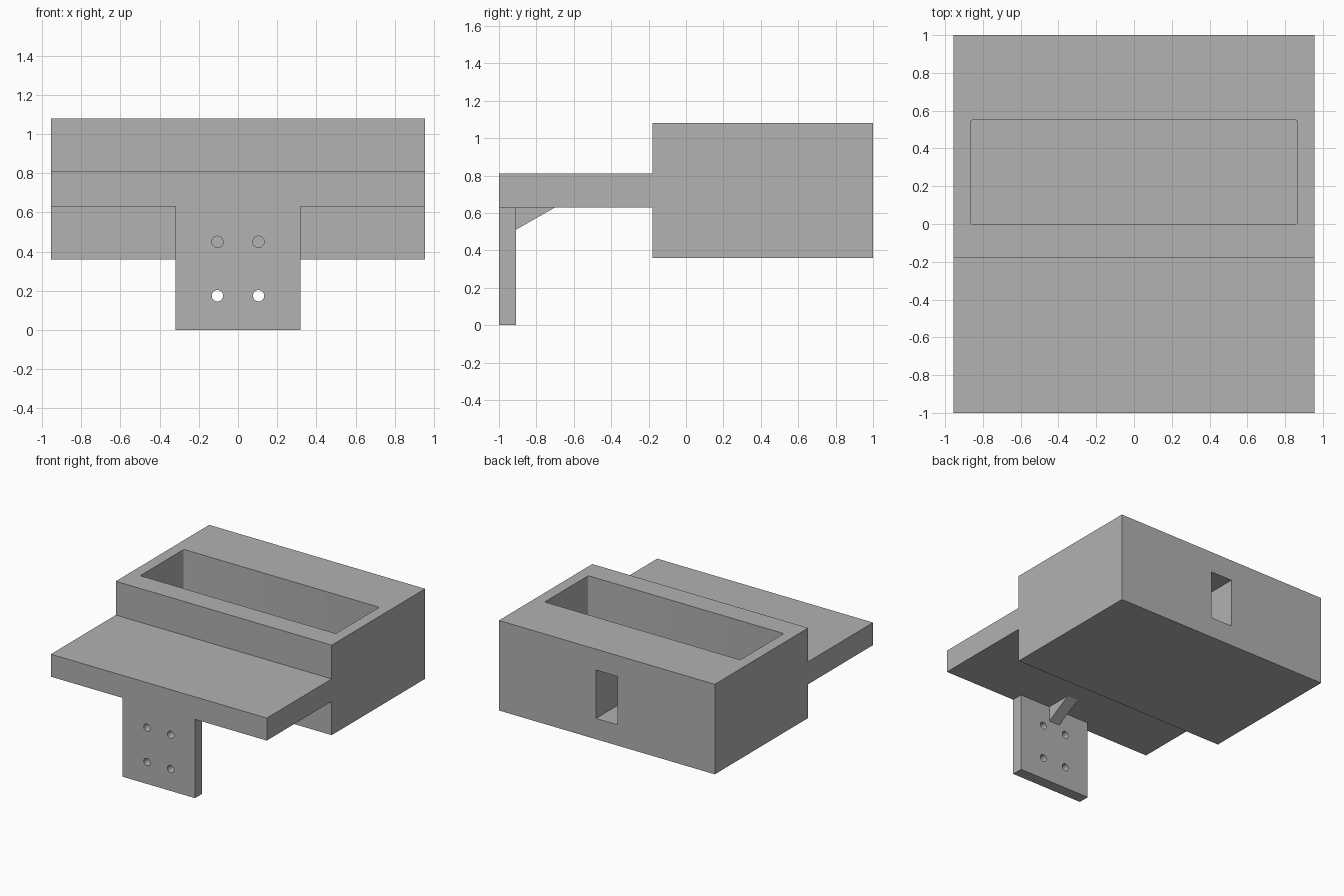
import bpy, bmesh, math
from mathutils import Matrix, Vector

default = bpy.data.objects.get("Cube")
if default:
    bpy.data.objects.remove(default, do_unlink=True)

grey = bpy.data.materials.new("plain grey")
grey.use_nodes = True
colour = (0.445, 0.445, 0.445, 1)
grey.diffuse_color = colour
grey.node_tree.nodes["Principled BSDF"].inputs["Base Color"].default_value = colour


def make_object(name, bm):
    bmesh.ops.recalc_face_normals(bm, faces=bm.faces[:])
    mesh = bpy.data.meshes.new(name)
    bm.to_mesh(mesh)
    bm.free()
    mesh.materials.append(grey)
    obj = bpy.data.objects.new(name, mesh)
    bpy.context.collection.objects.link(obj)
    return obj


def extrude_profile(name, half_width, profile):
    """Extrude a (y, z) outline symmetrically along x."""
    bm = bmesh.new()
    face = bm.faces.new([bm.verts.new((-half_width, y, z)) for y, z in profile])
    new = bmesh.ops.extrude_face_region(bm, geom=[face])["geom"]
    verts = [v for v in new if isinstance(v, bmesh.types.BMVert)]
    bmesh.ops.translate(bm, verts=verts, vec=(2 * half_width, 0, 0))
    return make_object(name, bm)


def box(name, half_width, y0, y1, z0, z1):
    return extrude_profile(name, half_width, [(y0, z0), (y1, z0), (y1, z1), (y0, z1)])


def round_upright_edges(obj, radius):
    bm = bmesh.new()
    bm.from_mesh(obj.data)
    upright = [e for e in bm.edges
               if abs((e.verts[0].co - e.verts[1].co).normalized().z) > 0.9]
    bmesh.ops.bevel(bm, geom=upright, offset=radius, segments=3,
                    profile=0.5, affect='EDGES')
    bm.to_mesh(obj.data)
    bm.free()


def cut(target, cutter):
    """Subtract the cutter from the target and discard the cutter."""
    cutter.hide_render = True
    mod = target.modifiers.new("cut", 'BOOLEAN')
    mod.operation = 'DIFFERENCE'
    mod.solver = 'EXACT'
    mod.object = cutter
    bpy.context.view_layer.objects.active = target
    bpy.ops.object.modifier_apply(modifier=mod.name)
    bpy.data.objects.remove(cutter, do_unlink=True)


# Housing block and front shelf as one stepped side profile
body = extrude_profile("housing_and_shelf", 0.955, [
    (-1, 0.63), (-0.18, 0.63), (-0.18, 0.36), (1, 0.36),
    (1, 1.08), (-0.18, 1.08), (-0.18, 0.81), (-1, 0.81)])

# Open pocket in the top
pocket = box("pocket_cutter", 0.865, 0, 0.55, 0.45, 1.2)
round_upright_edges(pocket, 0.01)
cut(body, pocket)

# Deep slot in the back
cut(body, box("slot_cutter", 0.096, 0.64, 1.1, 0.526, 0.913))

# Mounting tab with four screw holes
tab = box("mounting_tab", 0.32, -1, -0.91, 0, 0.63)
for x in (-0.105, 0.105):
    for z in (0.175, 0.45):
        bm = bmesh.new()
        bmesh.ops.create_cone(
            bm, cap_ends=True, segments=32, radius1=0.029, radius2=0.029, depth=0.3,
            matrix=Matrix.Translation((x, -0.955, z)) @ Matrix.Rotation(math.pi / 2, 4, 'X'))
        cut(tab, make_object("hole_cutter", bm))

# Triangular brace between tab and shelf
extrude_profile("brace", 0.048, [(-0.91, 0.63), (-0.91, 0.51), (-0.70, 0.63)])

# Smooth only the hole walls and pocket corners
bpy.ops.object.select_all(action='DESELECT')
for obj in (body, tab):
    obj.select_set(True)
    bpy.context.view_layer.objects.active = obj
bpy.ops.object.shade_smooth_by_angle(angle=math.radians(35))
